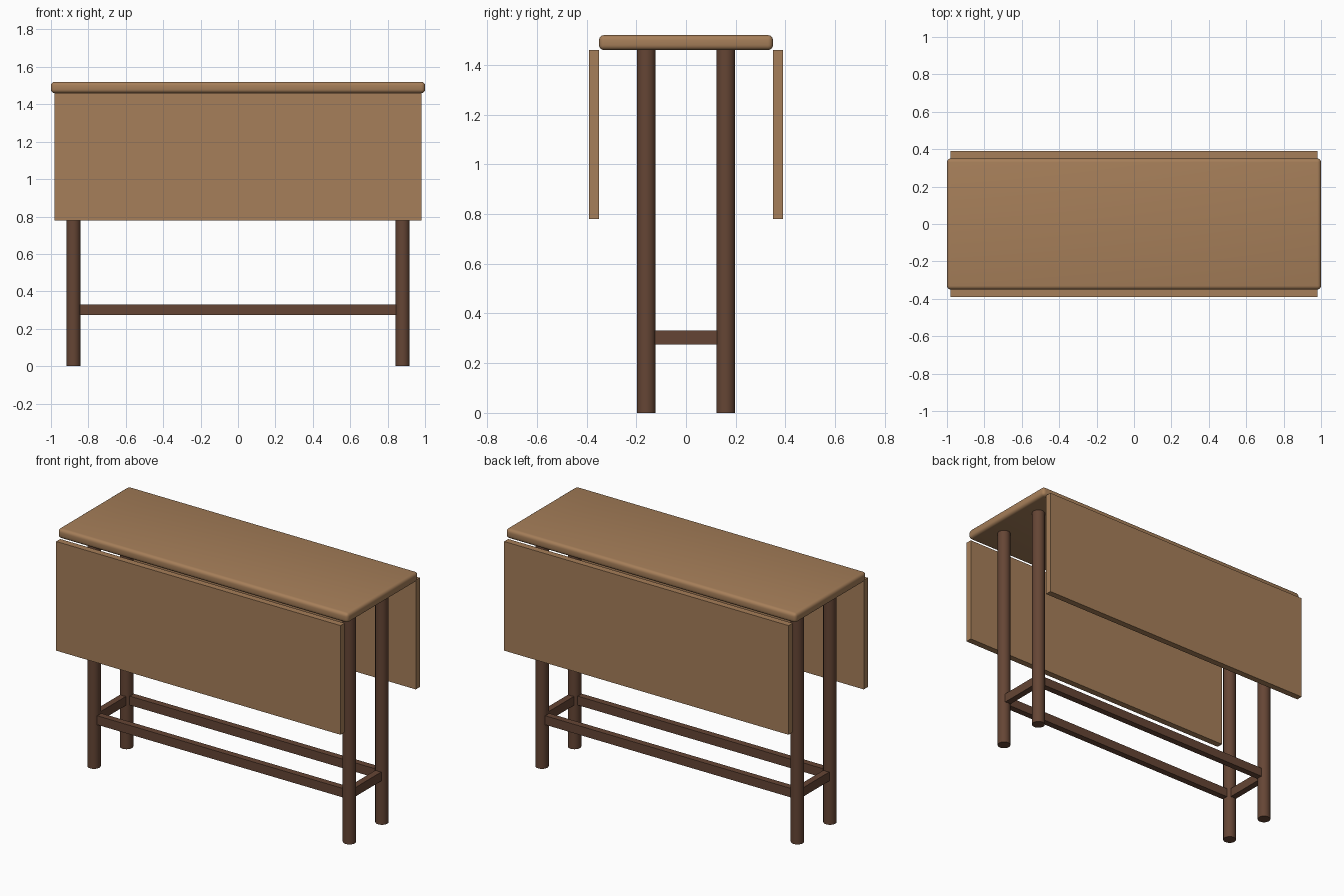
import bpy

if "Cube" in bpy.data.objects:
    bpy.data.objects.remove(bpy.data.objects["Cube"])


def material(name, color):
    m = bpy.data.materials.new(name)
    m.diffuse_color = color
    m.use_nodes = True
    m.node_tree.nodes["Principled BSDF"].inputs["Base Color"].default_value = m.diffuse_color
    return m


light_wood = material("light_wood", (0.38, 0.21, 0.10, 1))
dark_wood = material("dark_wood", (0.13, 0.06, 0.035, 1))


def box(name, center, size, mat, bevel=0.0, segments=1):
    bpy.ops.mesh.primitive_cube_add(size=1, location=center)
    o = bpy.context.object
    o.name = name
    o.scale = size
    bpy.ops.object.transform_apply(location=False, rotation=False, scale=True)
    o.data.materials.append(mat)
    if bevel:
        b = o.modifiers.new("rounded_edges", 'BEVEL')
        b.width = bevel
        b.segments = segments
        bpy.ops.object.modifier_apply(modifier=b.name)
    return o


# Fixed top with rounded edges
box("table_top", (0, 0, 1.49), (2.0, 0.70, 0.06), light_wood, 0.02, 4)
bpy.ops.object.shade_smooth_by_angle()

for side, sy in (("front", -1), ("back", 1)):
    # Folded-down leaf
    box(side + "_drop_leaf", (0, sy * 0.37, 1.12), (1.96, 0.04, 0.68), light_wood)
    # Long stretcher between the legs
    box(side + "_stretcher", (0, sy * 0.16, 0.3025), (1.69, 0.04, 0.056), dark_wood)
    # Round legs
    for end, sx in (("left", -1), ("right", 1)):
        bpy.ops.mesh.primitive_cylinder_add(vertices=32, radius=0.038, depth=1.46,
                                            location=(sx * 0.88, sy * 0.16, 0.73))
        leg = bpy.context.object
        leg.name = f"{side}_{end}_leg"
        leg.data.materials.append(dark_wood)
        bpy.ops.object.shade_smooth_by_angle()

# Short end stretchers
for end, sx in (("left", -1), ("right", 1)):
    box(end + "_end_stretcher", (sx * 0.88, 0, 0.3025), (0.04, 0.25, 0.056), dark_wood)
